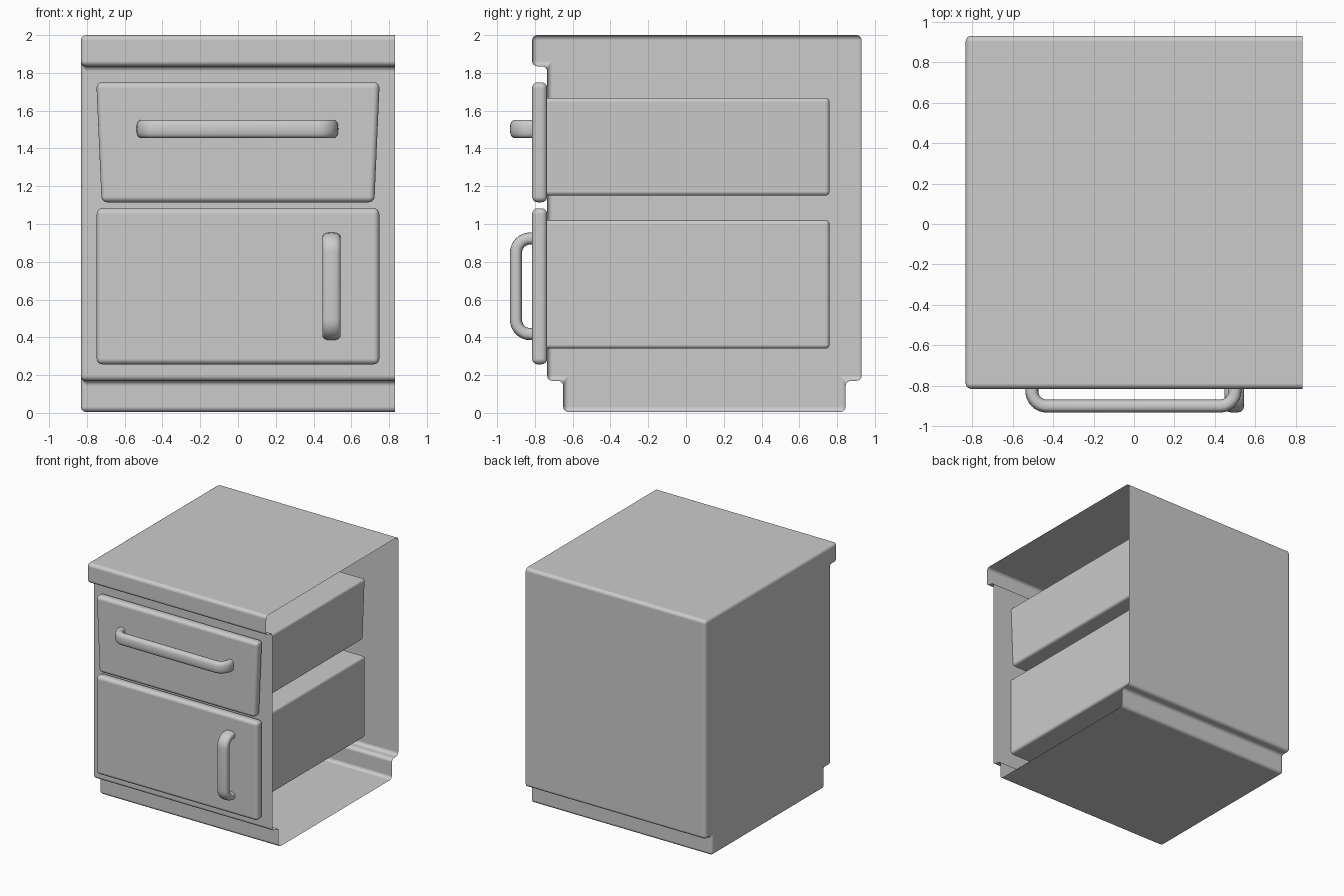
import bpy, bmesh, math

if "Cube" in bpy.data.objects:
    bpy.data.objects.remove(bpy.data.objects["Cube"])


def finish(name, bm, bevel=0.0, segments=4):
    bmesh.ops.recalc_face_normals(bm, faces=bm.faces[:])
    me = bpy.data.meshes.new(name)
    bm.to_mesh(me)
    bm.free()
    ob = bpy.data.objects.new(name, me)
    bpy.context.collection.objects.link(ob)
    bpy.ops.object.select_all(action='DESELECT')
    ob.select_set(True)
    bpy.context.view_layer.objects.active = ob
    bpy.ops.object.shade_smooth_by_angle(angle=math.radians(40))
    if bevel:
        mod = ob.modifiers.new("rounded_edges", 'BEVEL')
        mod.width = bevel
        mod.segments = segments
        mod.limit_method = 'ANGLE'
        mod.angle_limit = math.radians(30)
        mod.harden_normals = True
    return ob


def bridge(bm, rings):
    for a, b in zip(rings, rings[1:]):
        n = len(a)
        for i in range(n):
            bm.faces.new((a[i], a[(i + 1) % n], b[(i + 1) % n], b[i]))


def block(name, y0, y1, z0, z1, half_bottom, half_top, bevel):
    """Box along y whose front outline may taper towards the bottom."""
    bm = bmesh.new()
    outline = [(-half_bottom, z0), (half_bottom, z0), (half_top, z1), (-half_top, z1)]
    rings = [[bm.verts.new((x, y, z)) for x, z in outline] for y in (y0, y1)]
    bridge(bm, rings)
    for r in rings:
        bm.faces.new(r)
    return finish(name, bm, bevel)


def handle(name, half, cx, cz, upright):
    """Flattened bar swept along a U with rounded corners."""
    bar, base, rad = -0.90, -0.78, 0.075
    path = [(-half, base, -1, 0)]            # position (u, y), outward normal
    for k in range(9):
        a = math.radians(180 + 90 * k / 8)
        c, s = math.cos(a), math.sin(a)
        path.append((-half + rad + rad * c, bar + rad + rad * s, c, s))
    path += [(-u, y, -nu, ny) for u, y, nu, ny in reversed(path)]
    bm = bmesh.new()
    rings = []
    for u, y, nu, ny in path:
        ring = []
        for k in range(24):
            a = math.tau * k / 24
            c, s = math.cos(a), math.sin(a)
            d = 0.032 * math.copysign(abs(c) ** 0.75, c)
            w = 0.048 * math.copysign(abs(s) ** 0.75, s)
            p, q = u + nu * d, y + ny * d
            ring.append(bm.verts.new((cx + w, q, cz + p) if upright else (cx + p, q, cz + w)))
        rings.append(ring)
    bridge(bm, rings)
    bm.faces.new(rings[0])
    bm.faces.new(rings[-1])
    return finish(name, bm)


# Cabinet shell: side profile (y, z) extruded in x, left side closed, right side open
profile = [(-0.65, 0.005), (0.845, 0.005), (0.845, 0.17), (0.93, 0.17), (0.93, 2.0),
           (-0.815, 2.0), (-0.815, 1.835), (-0.735, 1.835), (-0.735, 0.17), (-0.65, 0.17)]
bm = bmesh.new()
rings = [[bm.verts.new((x, y, z)) for y, z in profile] for x in (-0.832, 0.832)]
bridge(bm, rings)
bm.faces.new(rings[0])
finish("cabinet_shell", bm, 0.028)

# Drawers: front panel and the box behind it
block("upper_drawer_front", -0.815, -0.735, 1.115, 1.75, 0.722, 0.75, 0.03)
block("upper_drawer_box", -0.76, 0.76, 1.15, 1.668, 0.63, 0.65, 0.022)
block("lower_drawer_front", -0.815, -0.735, 0.257, 1.083, 0.748, 0.748, 0.03)
block("lower_drawer_box", -0.76, 0.76, 0.34, 1.02, 0.65, 0.65, 0.022)

# Handles
handle("upper_handle", 0.502, -0.003, 1.503, False)
handle("lower_handle", 0.253, 0.495, 0.67, True)
